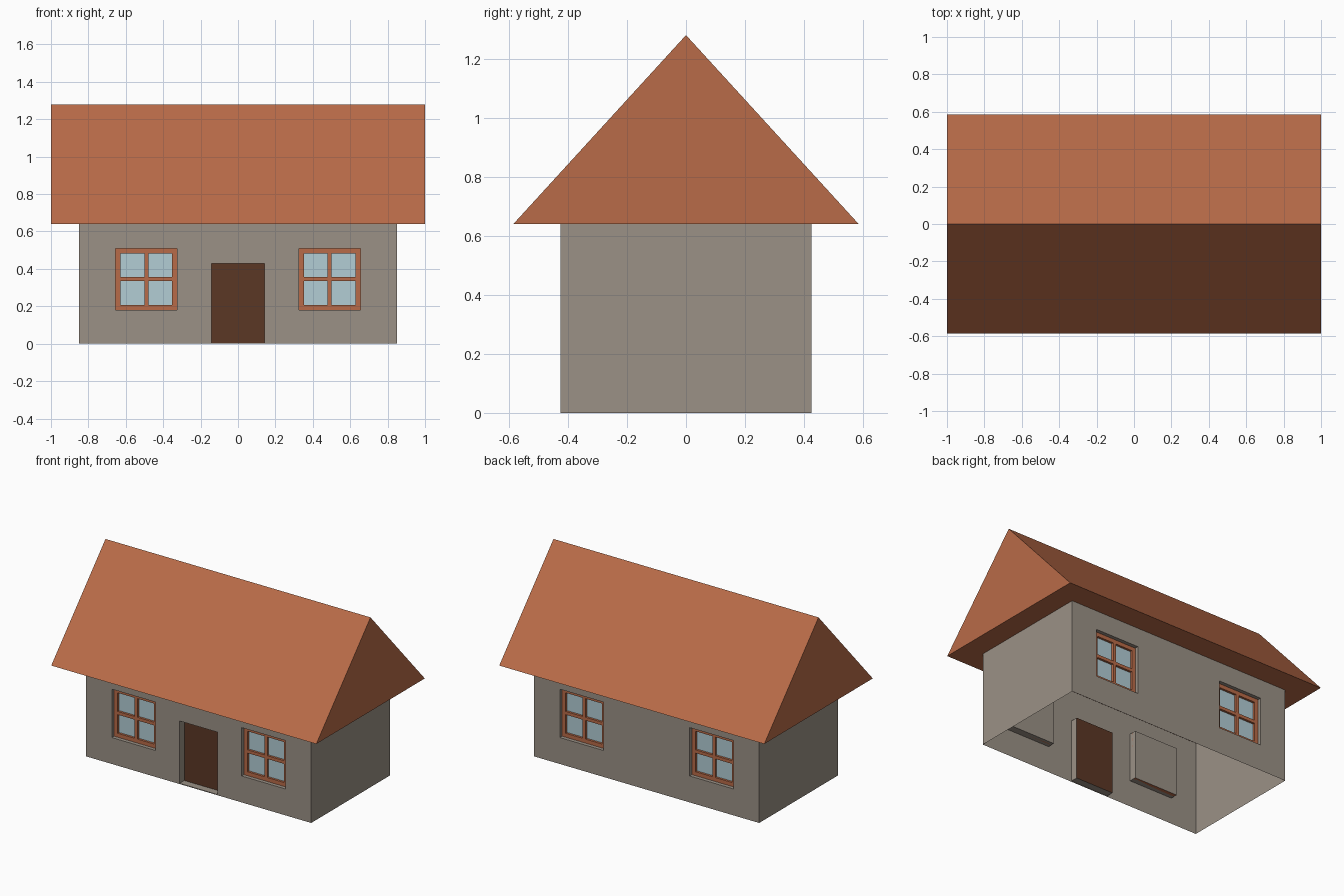
import bpy, bmesh

if "Cube" in bpy.data.objects:
    bpy.data.objects.remove(bpy.data.objects["Cube"])


def lin(c):
    return c / 12.92 if c <= 0.04045 else ((c + 0.055) / 1.055) ** 2.4


def material(name, hexcol):
    m = bpy.data.materials.new(name)
    rgb = [lin(int(hexcol[i:i + 2], 16) / 255) for i in (0, 2, 4)]
    m.diffuse_color = (*rgb, 1)
    m.use_nodes = True
    m.node_tree.nodes["Principled BSDF"].inputs["Base Color"].default_value = m.diffuse_color
    return m


STONE = material("stone grey", "9B9186")
TILE = material("terracotta", "B96B48")
WOOD = material("dark wood", "5B3725")
GLASS = material("pale glass", "B2CDD5")

W, D, H = 0.85, 0.425, 0.64      # wall half width, half depth, height
DEPTH = 0.05                     # depth of window and door recesses
WX, WZ, WS = 0.49, 0.345, 0.165  # window centre and half size
DOOR = (-0.143, 0.143, 0.005, 0.43)
WINDOWS = [(s * WX - WS, s * WX + WS, WZ - WS, WZ + WS) for s in (-1, 1)]


def finish(bm, name, mat):
    me = bpy.data.meshes.new(name)
    bm.to_mesh(me)
    bm.free()
    me.materials.append(mat)
    ob = bpy.data.objects.new(name, me)
    bpy.context.collection.objects.link(ob)
    return ob


def quad(bm, pts, normal):
    f = bm.faces.new([bm.verts.new(p) for p in pts])
    f.normal_update()
    if f.normal.dot(normal) < 0:
        f.normal_flip()


def rect(bm, r, y, s):
    """Upright rectangle at depth y, facing s along y."""
    x0, x1, z0, z1 = r
    quad(bm, [(x0, y, z0), (x1, y, z0), (x1, y, z1), (x0, y, z1)], (0, s, 0))


def box(bm, r, ya, yb):
    x0, x1, z0, z1 = r
    vs = bmesh.ops.create_cube(bm, size=1)["verts"]
    for v in vs:
        v.co = (x1 if v.co.x > 0 else x0, yb if v.co.y > 0 else ya,
                z1 if v.co.z > 0 else z0)


def long_wall(bm, s, holes, backed):
    """Wall sheet with openings and the reveals behind them."""
    xs = sorted({-W, W, *[h[i] for h in holes for i in (0, 1)]})
    zs = sorted({0, H, *[h[i] for h in holes for i in (2, 3)]})
    for x0, x1 in zip(xs, xs[1:]):
        for z0, z1 in zip(zs, zs[1:]):
            cx, cz = (x0 + x1) / 2, (z0 + z1) / 2
            if not any(h[0] < cx < h[1] and h[2] < cz < h[3] for h in holes):
                rect(bm, (x0, x1, z0, z1), s * D, s)
    ya, yb = s * D, s * (D - DEPTH)
    for h in holes:
        x0, x1, z0, z1 = h
        for x, n in ((x0, 1), (x1, -1)):
            quad(bm, [(x, ya, z0), (x, yb, z0), (x, yb, z1), (x, ya, z1)], (n, 0, 0))
        for z, n in ((z0, 1), (z1, -1)):
            quad(bm, [(x0, ya, z), (x1, ya, z), (x1, yb, z), (x0, yb, z)], (0, 0, n))
        if h in backed:
            rect(bm, h, yb, s)


# Walls: open underneath, recesses push inward
bm = bmesh.new()
long_wall(bm, -1, WINDOWS + [DOOR], WINDOWS)
long_wall(bm, 1, WINDOWS, WINDOWS)
for s in (-1, 1):
    quad(bm, [(s * W, -D, 0), (s * W, D, 0), (s * W, D, H), (s * W, -D, H)], (s, 0, 0))
bmesh.ops.remove_doubles(bm, verts=bm.verts[:], dist=1e-5)
finish(bm, "walls", STONE)

# Door panel closing its recess
bm = bmesh.new()
rect(bm, DOOR, -(D - DEPTH), -1)
finish(bm, "door", WOOD)

# Windows: four-pane frames with glass behind
B, M = 0.027, 0.011  # border width, half glazing bar
for s, side in ((-1, "front"), (1, "back")):
    back = s * (D - DEPTH + 0.001)
    front = s * (D - DEPTH + 0.025)
    ya, yb = sorted((back, front))
    for (x0, x1, z0, z1), lr in zip(WINDOWS, ("left", "right")):
        cx, cz = (x0 + x1) / 2, (z0 + z1) / 2
        bm = bmesh.new()
        for r in ((x0, x0 + B, z0, z1), (x1 - B, x1, z0, z1),
                  (x0 + B, x1 - B, z0, z0 + B), (x0 + B, x1 - B, z1 - B, z1),
                  (cx - M, cx + M, z0 + B, z1 - B),
                  (x0 + B, cx - M, cz - M, cz + M),
                  (cx + M, x1 - B, cz - M, cz + M)):
            box(bm, r, ya, yb)
        finish(bm, f"{side}_{lr}_window_frame", TILE)
        bm = bmesh.new()
        rect(bm, (x0 + B, x1 - B, z0 + B, z1 - B), s * (D - DEPTH + 0.01), s)
        finish(bm, f"{side}_{lr}_window_glass", GLASS)

# Gable roof: triangular profile extruded along the ridge
bm = bmesh.new()
f = bm.faces.new([bm.verts.new((-1, y, z)) for y, z in
                  ((-0.585, H), (0.585, H), (0, 1.28))])
ext = bmesh.ops.extrude_face_region(bm, geom=[f], use_keep_orig=True)["geom"]
bmesh.ops.translate(bm, vec=(2, 0, 0),
                    verts=[g for g in ext if isinstance(g, bmesh.types.BMVert)])
bmesh.ops.recalc_face_normals(bm, faces=bm.faces[:])
finish(bm, "roof", TILE)
